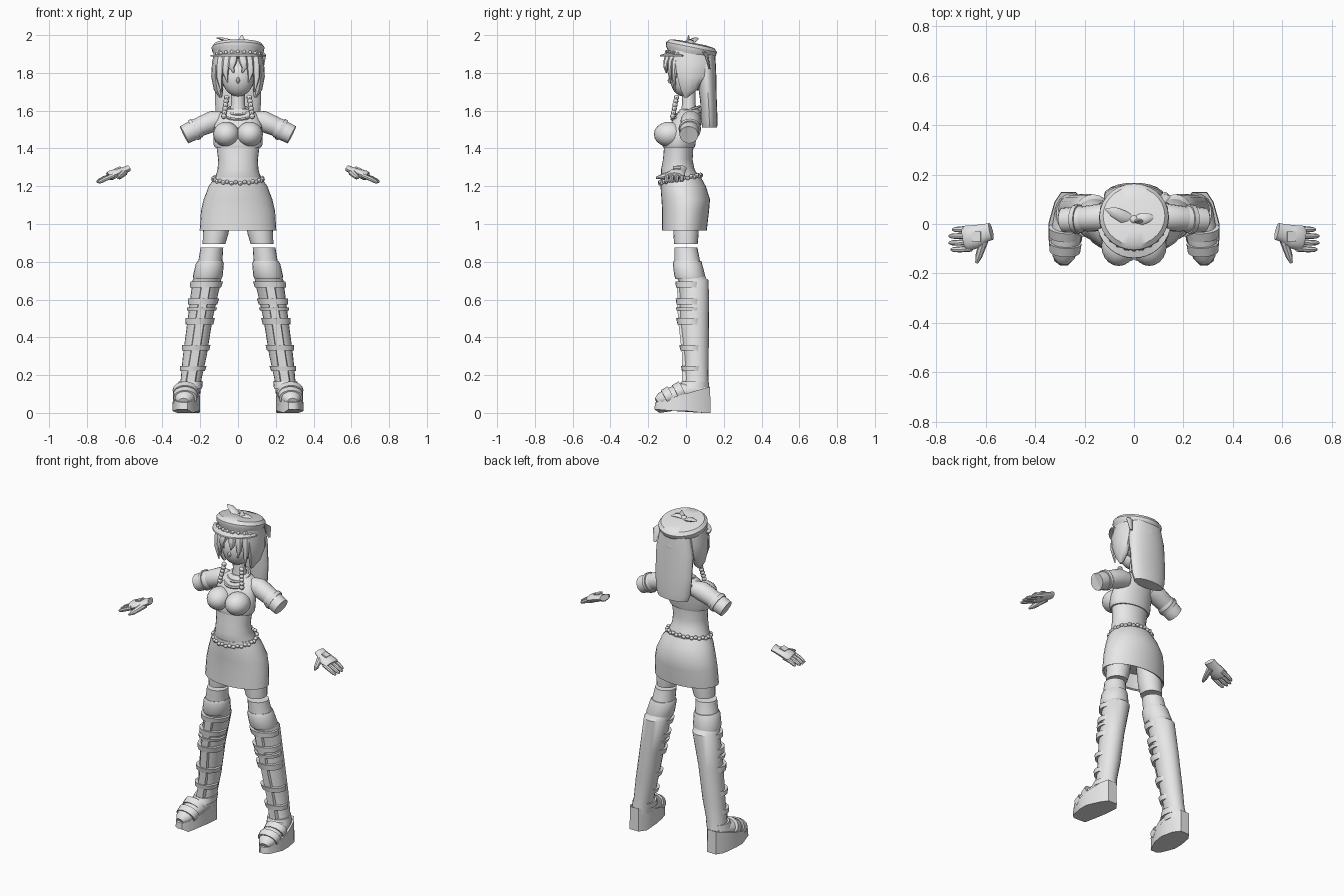
import bpy, bmesh, math
from mathutils import Vector, Matrix

grey = bpy.data.materials.new("light grey")
grey.diffuse_color = (0.8, 0.8, 0.8, 1)


def finish(name, bm, angle=40):
    bmesh.ops.recalc_face_normals(bm, faces=bm.faces)
    me = bpy.data.meshes.new(name)
    bm.to_mesh(me)
    bm.free()
    me.materials.append(grey)
    ob = bpy.data.objects.new(name, me)
    bpy.context.collection.objects.link(ob)
    bpy.ops.object.select_all(action='DESELECT')
    ob.select_set(True)
    bpy.context.view_layer.objects.active = ob
    bpy.ops.object.shade_smooth_by_angle(angle=math.radians(angle))
    return ob


def bridge(bm, loops, caps=(True, True)):
    rows = [[bm.verts.new(p) for p in lp] for lp in loops]
    n = len(rows[0])
    for a, b in zip(rows, rows[1:]):
        for i in range(n):
            j = (i + 1) % n
            bm.faces.new((a[i], a[j], b[j], b[i]))
    if caps[0]:
        bm.faces.new(rows[0])
    if caps[1]:
        bm.faces.new(rows[-1])


def stack(name, rings, s=1, n=20, caps=(True, True), angle=40):
    """Horizontal ellipses: (z, centre x, half width, front y, back y)."""
    loops = []
    for z, cx, rx, y0, y1 in rings:
        loops.append([(s * (cx + rx * math.cos(t)), (y0 + y1) / 2 + (y1 - y0) / 2 * math.sin(t), z)
                      for t in (2 * math.pi * i / n for i in range(n))])
    bm = bmesh.new()
    bridge(bm, loops, caps)
    return finish(name, bm, angle)


def tube(name, pts, radii, s=1, n=12, flat=1.0, caps=(True, True), bm=None):
    """Round or flattened tube along a path; flat scales the second axis."""
    own = bm is None
    bm = bm or bmesh.new()
    pts = [Vector((s * p[0], p[1], p[2])) for p in pts]
    loops = []
    for i, p in enumerate(pts):
        d = (pts[min(i + 1, len(pts) - 1)] - pts[max(i - 1, 0)]).normalized()
        ref = Vector((0, 0, 1)) if abs(d.z) < 0.8 else Vector((0, 1, 0))
        u = d.cross(ref).normalized()
        v = u.cross(d)
        loops.append([p + radii[i] * (u * math.cos(t) + v * flat * math.sin(t))
                      for t in (2 * math.pi * k / n for k in range(n))])
    bridge(bm, loops, caps)
    return finish(name, bm) if own else None


def balls(name, items, seg=12):
    bm = bmesh.new()
    for c, r in items:
        m = Matrix.Translation(c) @ Matrix.Diagonal((*r, 1))
        bmesh.ops.create_uvsphere(bm, u_segments=seg, v_segments=max(6, seg // 2), radius=1, matrix=m)
    return finish(name, bm)


# Torso with cropped top
stack("midriff", [(1.42, 0, .115, -.115, .04), (1.34, 0, .105, -.122, .035), (1.29, 0, .108, -.132, .045),
                  (1.24, 0, .122, -.132, .075), (1.2, 0, .14, -.12, .09)], n=28)
stack("cropped_top", [(1.405, 0, .122, -.122, .045), (1.42, 0, .13, -.125, .05), (1.47, 0, .13, -.115, .055),
                      (1.53, 0, .125, -.085, .07), (1.58, 0, .105, -.05, .08), (1.61, 0, .055, -.03, .07)], n=28)
balls("bust", [((s * .062, -.09, 1.475), (.07, .08, .066)) for s in (1, -1)], 20)
stack("neck", [(1.58, 0, .045, -.03, .06), (1.64, 0, .036, -.02, .05), (1.72, 0, .036, -.02, .05)])

# Skirt with waist fringe
stack("skirt", [(1.245, 0, .124, -.134, .08), (1.2, 0, .155, -.135, .105), (1.13, 0, .182, -.13, .127),
                (1.07, 0, .196, -.126, .122), (.965, 0, .203, -.127, .11), (.97, 0, .193, -.117, .1),
                (1.06, 0, .18, -.11, .1)], n=32)
balls("waist_fringe", [((.13 * math.cos(t), -.03 + .108 * math.sin(t), 1.235 + .02 * math.sin(t)
                         + .006 * (k % 2)), (.012, .012, .011))
                       for k in range(34) for t in [2 * math.pi * k / 34]], 8)

# Necklace and hanging braids
for k, (r, z, y) in enumerate(((.06, 1.6, .01), (.075, 1.575, .0))):
    tube("necklace", [(r * math.cos(t), y + r * math.sin(t), z + .02 * math.sin(t))
                      for t in (2 * math.pi * i / 24 for i in range(25))], [.008] * 25, n=6)
for s in (1, -1):
    balls("braid", [((s * (.06 + .003 * i), -.05 - .004 * i, 1.67 - .02 * i), (.015, .014, .014))
                    for i in range(6)], 8)

for s in (1, -1):
    # Sleeves with hollow cuffs
    tube("sleeve", [(.08, .03, 1.55), (.13, .027, 1.545), (.19, .022, 1.52), (.25, .02, 1.492)],
         [.045, .056, .052, .045], s, 16)
    tube("sleeve_cuff", [(.2, .02, 1.513), (.212, .02, 1.508), (.285, .015, 1.472), (.277, .015, 1.476),
                         (.245, .018, 1.49)], [.049, .054, .05, .04, .036], s, 16)
    tube("sleeve_band", [(.222, .02, 1.504), (.24, .02, 1.495)], [.06, .058], s, 16)

    # Hand with four fingers and a thumb
    tube("palm", [(.578, -.03, 1.295), (.6, -.035, 1.285), (.64, -.05, 1.27), (.675, -.058, 1.257),
                  (.685, -.06, 1.252)], [.035, .036, .047, .052, .044], s, 12, .5)
    for k, ln in enumerate((.052, .066, .066, .058)):
        y = -.018 - .027 * k
        x = .678
        tube("finger", [(x - .02, y, 1.258), (x + ln * .5, y - .004, 1.243 - .002 * k),
                        (x + ln * .9, y - .004, 1.23 - .002 * k), (x + ln + .005, y - .004, 1.226 - .002 * k)],
             [.013, .012, .01, .005], s, 8)
    tube("thumb", [(.605, -.05, 1.275), (.615, -.09, 1.262), (.628, -.13, 1.25), (.637, -.158, 1.244)],
         [.022, .017, .014, .006], s, 8)
    bm = bmesh.new()
    bmesh.ops.create_cube(bm, size=1, matrix=Matrix.Translation((s * .637, -.05, 1.296))
                          @ Matrix.Rotation(s * .35, 4, 'Y') @ Matrix.Diagonal((.035, .04, .008, 1)))
    finish("glove_badge", bm)

    # Thigh stub and tall boot
    stack("thigh", [(1.08, .105, .07, -.07, .07), (.95, .118, .068, -.067, .067),
                    (.895, .127, .06, -.063, .062)], s)
    leg = [(.875, .138, .06, -.062, .06), (.8, .147, .064, -.062, .075), (.77, .152, .071, -.062, .085),
           (.715, .161, .073, -.05, .105), (.7, .165, .076, -.04, .12), (.5, .2, .066, -.035, .122),
           (.3, .229, .063, -.012, .12), (.18, .248, .055, -.006, .118), (.1, .26, .06, -.03, .128)]
    stack("boot_shaft", leg, s)
    stack("knee_cuff", [(.71, .162, .074, -.056, .1), (.725, .16, .079, -.062, .102), (.79, .149, .074, -.07, .085),
                        (.805, .147, .066, -.064, .08)], s)

    def at(z):
        """Leg ring interpolated at height z."""
        for a, b in zip(leg, leg[1:]):
            if a[0] >= z >= b[0]:
                f = (a[0] - z) / (a[0] - b[0])
                return [p + (q - p) * f for p, q in zip(a, b)]
    # Straps hug the front half of the shaft
    for z, h in ((.68, .03), (.59, .032), (.55, .018), (.485, .034), (.345, .028), (.235, .028)):
        rings = []
        for dz, o in ((-h / 2, 0), (-h / 2, .008), (h / 2, .011), (h / 2, 0)):
            _, cx, rx, y0, y1 = at(z + dz)
            rings.append((z + dz, cx, rx + o, y0 - .006 - o, y1 - .025))
        stack("boot_strap", rings, s)
    bm = bmesh.new()
    bridge(bm, [[(s * (at(z)[1] + w), at(z)[3] + d, z) for w, d in ((-.028, .02), (-.022, -.008), (.022, -.008),
                                                                  (.028, .02))] for z in (.69, .5, .3, .16)])
    finish("boot_front_panel", bm)

    # Wedge sole and shoe upper
    foot = [(.235, .13), (.295, .13), (.322, .09), (.347, 0), (.347, -.06), (.322, -.15), (.3, -.167),
            (.268, -.167), (.24, -.14), (.212, -.07), (.2, .0), (.205, .09)]
    low = [(s * x, y, .018 if y < -.14 else (.01 if -.08 < y < .05 else 0)) for x, y in foot]
    top = [(s * (.27 + (x - .27) * .96), y * .98, .055 + (y + .167) * .28) for x, y in foot]
    bm = bmesh.new()
    bridge(bm, [low, top])
    finish("wedge_sole", bm)
    tube("shoe_upper", [(.288, -.155, .06), (.285, -.135, .07), (.28, -.09, .085), (.272, -.03, .105),
                        (.262, .04, .12), (.258, .1, .12)], [.025, .045, .058, .062, .06, .045], s, 16, .8)
    for y, z, r in ((-.095, .09, .066), (-.035, .115, .068)):
        tube("shoe_strap", [(.28, y - .018, z - .012), (.278, y + .018, z + .006)], [r - .004, r], s, 16, .75)
    stack("ankle_band", [(.13, .256, .066, -.045, .12), (.165, .25, .064, -.025, .118)], s)

# Head and hair
balls("face", [((0, -.015, 1.775), (.085, .07, .1))], 20)
balls("nose", [((0, -.085, 1.76), (.01, .012, .016))], 8)
balls("hair_cap", [((0, .045, 1.83), (.132, .115, .125))], 24)
stack("long_back_hair", [(1.9, 0, .1, .05, .155), (1.8, 0, .122, .055, .16), (1.65, 0, .122, .075, .163),
                         (1.55, 0, .115, .08, .167), (1.51, 0, .1, .085, .165)], n=20)
for s in (1, -1):
    stack("side_hair", [(1.92, .09, .035, -.06, .1), (1.85, .108, .03, -.06, .11), (1.78, .112, .03, -.05, .1),
                        (1.71, .103, .025, -.03, .06), (1.67, .092, .008, -.01, .01)], s, 10)
    for k, (x, x2, zt) in enumerate(((.02, .035, 1.8), (.052, .068, 1.75), (.085, .1, 1.7))):
        y = -.105 + .022 * k
        stack("fringe_lock", [(1.915, x, .022, y, y + .05), (1.86, (x + x2) / 2, .024, y - .015, y + .025),
                              ((1.86 + zt) / 2, x2, .017, y - .015, y + .01),
                              (zt, x2 - .012, .003, y - .002, y + .004)], s, 8)

# Peaked cap, tilted back
hat = stack("cap_crown", [(-.055, 0, .122, -.118, .118), (-.015, 0, .127, -.122, .122), (.0, 0, .138, -.135, .135),
                          (.022, 0, .14, -.137, .137), (.04, 0, .125, -.12, .12), (.046, 0, .07, -.07, .07)], n=28)
loops = [[(r * math.cos(t), r * math.sin(t) * 1.02, z - .03 * (r > .13) * abs(math.sin(t)))
          for r, z in ((.105, -.025), (.152, -.022), (.152, -.03), (.105, -.035))]
         for t in (math.radians(195 + 150 * i / 16) for i in range(17))]
bm = bmesh.new()
bridge(bm, loops)
visor = finish("cap_visor", bm)
studs = balls("cap_studs", [((.128 * math.cos(t), .125 * math.sin(t), -.028), (.01, .008, .01))
                            for t in (math.radians(210 + 15 * i) for i in range(9))], 8)
for ob in (hat, visor, studs):
    ob.data.transform(Matrix.Translation((0, .025, 1.915)) @ Matrix.Rotation(-.2, 4, 'X'))

# Bow leaves and side ribbon on the cap
tube("bow_leaf", [(0, .02, 1.95), (-.045, .03, 1.968), (-.085, .05, 1.98), (-.115, .06, 1.985)],
     [.012, .026, .02, .003], n=8, flat=.4)
tube("bow_leaf", [(-.01, .01, 1.95), (.03, .02, 1.968), (.06, .025, 1.965), (.085, .03, 1.955)],
     [.012, .024, .018, .003], n=8, flat=.4)
tube("bow_peak", [(.02, .01, 1.94), (.02, .012, 1.975), (.02, .014, 2.0)], [.028, .018, .003], n=8, flat=.5)
balls("bow_knot", [((0, .018, 1.958), (.018, .018, .016))], 10)
tube("side_ribbon", [(.1, .08, 1.93), (.125, .11, 1.89), (.125, .125, 1.82)], [.015, .024, .01], n=8, flat=.4)
